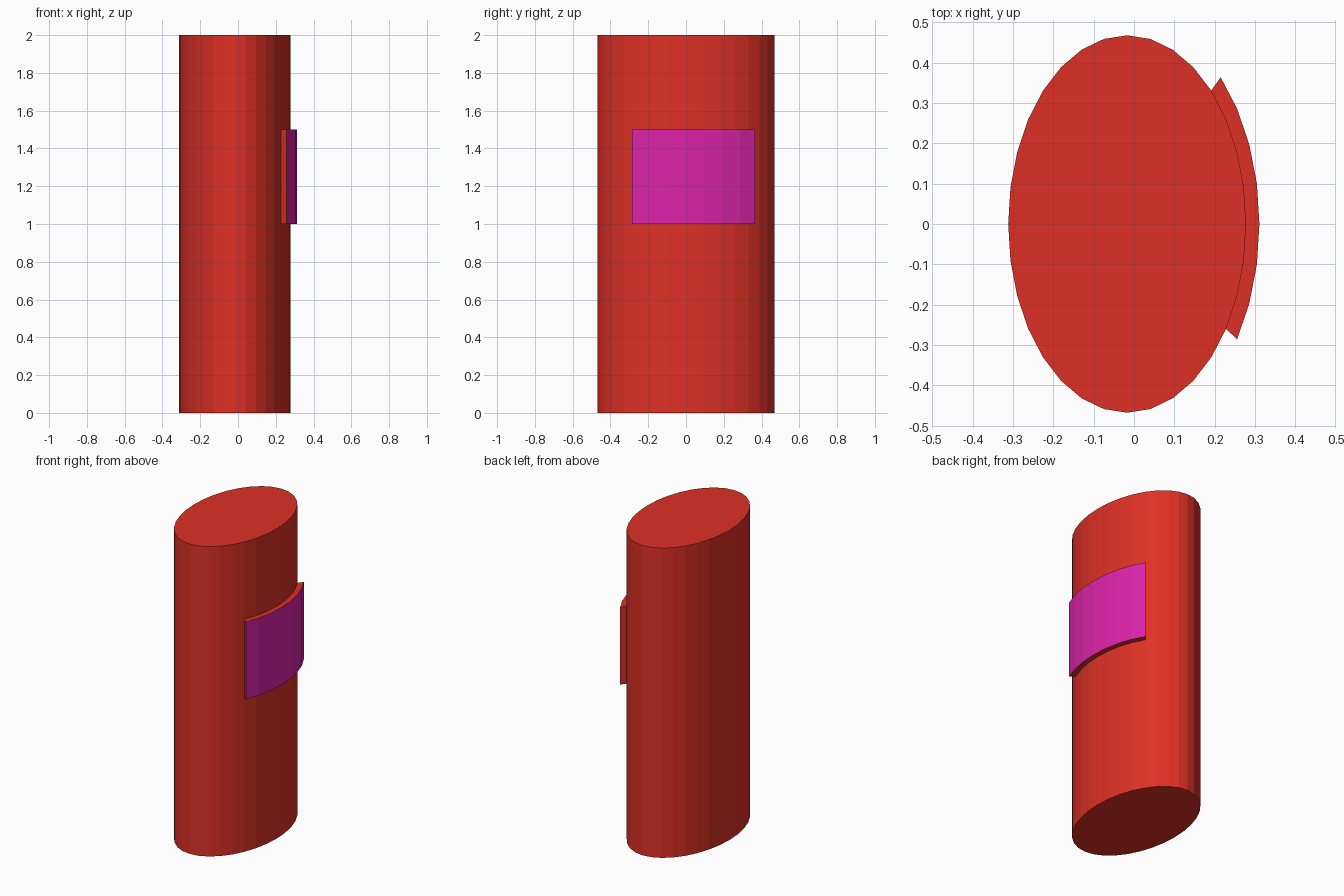
import bpy, bmesh, math

if "Cube" in bpy.data.objects:
    bpy.data.objects.remove(bpy.data.objects["Cube"])

CX, RX, RY, SIDES = -0.017, 0.295, 0.468, 32


def material(name, rgb):
    m = bpy.data.materials.new(name)
    m.diffuse_color = (*rgb, 1)
    m.use_nodes = True
    m.node_tree.nodes["Principled BSDF"].inputs["Base Color"].default_value = m.diffuse_color
    return m


red = material("red", (0.73, 0.03, 0.019))
magenta = material("magenta", (0.72, 0.017, 0.40))


def ring_point(step, sx=1.0, sy=1.0):
    a = 2 * math.pi * step / SIDES
    return CX + RX * sx * math.cos(a), RY * sy * math.sin(a)


def prism(name, outline, z0, z1, mats):
    """Extrude a closed outline of (x, y) points from z0 to z1."""
    bm = bmesh.new()
    base = bm.faces.new([bm.verts.new((x, y, z0)) for x, y in outline])
    top = bmesh.ops.extrude_face_region(bm, geom=[base], use_keep_orig=True)
    for v in top["geom"]:
        if isinstance(v, bmesh.types.BMVert):
            v.co.z = z1
    bmesh.ops.recalc_face_normals(bm, faces=bm.faces)
    mesh = bpy.data.meshes.new(name)
    bm.to_mesh(mesh)
    bm.free()
    for m in mats:
        mesh.materials.append(m)
    obj = bpy.data.objects.new(name, mesh)
    bpy.context.collection.objects.link(obj)
    return obj


# Oval column
prism("body", [ring_point(i) for i in range(SIDES)], 0, 2, [red])

# Raised curved panel hugging seven facets of the right side
steps = range(-3, 5)
inner = [ring_point(i) for i in steps]
outer = [ring_point(i, 1.112, 1.10) for i in steps]
panel = prism("panel", outer + inner[::-1], 1.0, 1.5, [red, magenta])

# Magenta on the outward curved face only
for f in panel.data.polygons:
    if abs(f.normal.z) < 0.5 and f.normal.x > 0.7 and len(f.vertices) == 4:
        f.material_index = 1
